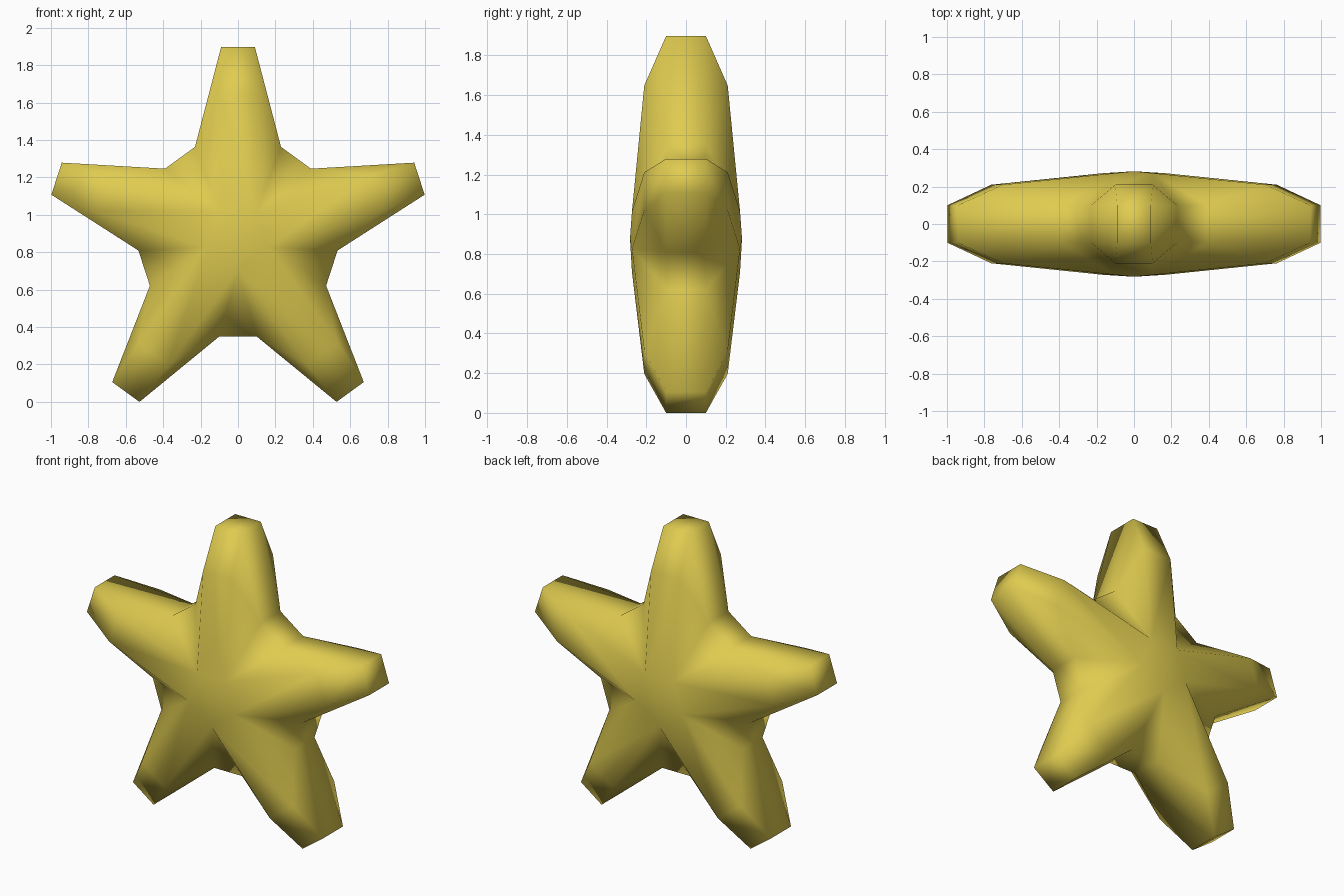
import bpy, bmesh, math
from mathutils import Vector

if "Cube" in bpy.data.objects:
    bpy.data.objects.remove(bpy.data.objects["Cube"])

CENTRE_Z = 0.88
bm = bmesh.new()

def point(angle, r, w, y):
    """Point on an arm: r along it, w sideways, y in depth."""
    c, s = math.cos(angle), math.sin(angle)
    return bm.verts.new((r * c - w * s, y, CENTRE_Z + r * s + w * c))

# points of each arm: tip, ridge and root, by side (w) and front/back (y)
arms, hubs = [], []
for i in range(5):
    a = math.radians(90 + 72 * i)
    arm = {}
    for w in (-1, 1):
        for y in (-1, 1):
            arm["tip", w, y] = point(a, 1.02, 0.09 * w, 0.10 * y)
            arm["ridge", w, y] = point(a, 0.77, 0.10 * w, 0.21 * y)
            arm["root", w, y] = point(a, 0.485, 0.23 * w, 0.10 * y)
    arms.append(arm)
    # corner of the central pentagon, between this arm and the next
    hubs.append({y: point(a + math.radians(36), 0.17, 0, 0.272 * y) for y in (-1, 1)})
middle = {y: bm.verts.new((0, 0.282 * y, CENTRE_Z)) for y in (-1, 1)}

for i in range(5):
    arm, nxt = arms[i], arms[(i + 1) % 5]
    hub = {1: hubs[i], -1: hubs[i - 1]}
    # flat tip
    bm.faces.new([arm["tip", w, y] for w, y in ((-1, -1), (1, -1), (1, 1), (-1, 1))])
    for y in (-1, 1):
        # central pentagon, ridge strip and front slope of the tip
        bm.faces.new((middle[y], hub[-1][y], hub[1][y]))
        bm.faces.new((hub[-1][y], arm["ridge", -1, y], arm["ridge", 1, y], hub[1][y]))
        bm.faces.new((arm["ridge", -1, y], arm["tip", -1, y], arm["tip", 1, y], arm["ridge", 1, y]))
        # bevelled flanks of the arm
        for w in (-1, 1):
            bm.faces.new((hub[w][y], arm["ridge", w, y], arm["root", w, y]))
            bm.faces.new((arm["ridge", w, y], arm["tip", w, y], arm["root", w, y]))
        # valley slope between neighbouring arms
        bm.faces.new((hub[1][y], arm["root", 1, y], nxt["root", -1, y]))
    # narrow sides of the arm and the valley floor
    for w in (-1, 1):
        bm.faces.new((arm["tip", w, -1], arm["root", w, -1], arm["root", w, 1], arm["tip", w, 1]))
    bm.faces.new((arm["root", 1, -1], nxt["root", -1, -1], nxt["root", -1, 1], arm["root", 1, 1]))

bmesh.ops.recalc_face_normals(bm, faces=bm.faces)
for f in bm.faces:
    f.smooth = True
low = min(v.co.z for v in bm.verts)
bmesh.ops.translate(bm, verts=bm.verts, vec=Vector((0, 0, -low)))

mesh = bpy.data.meshes.new("star")
bm.to_mesh(mesh)
bm.free()
yellow = bpy.data.materials.new("yellow")
yellow.diffuse_color = (0.74, 0.60, 0.08, 1)
yellow.use_nodes = True
yellow.node_tree.nodes["Principled BSDF"].inputs["Base Color"].default_value = yellow.diffuse_color
mesh.materials.append(yellow)
bpy.context.collection.objects.link(bpy.data.objects.new("star", mesh))
